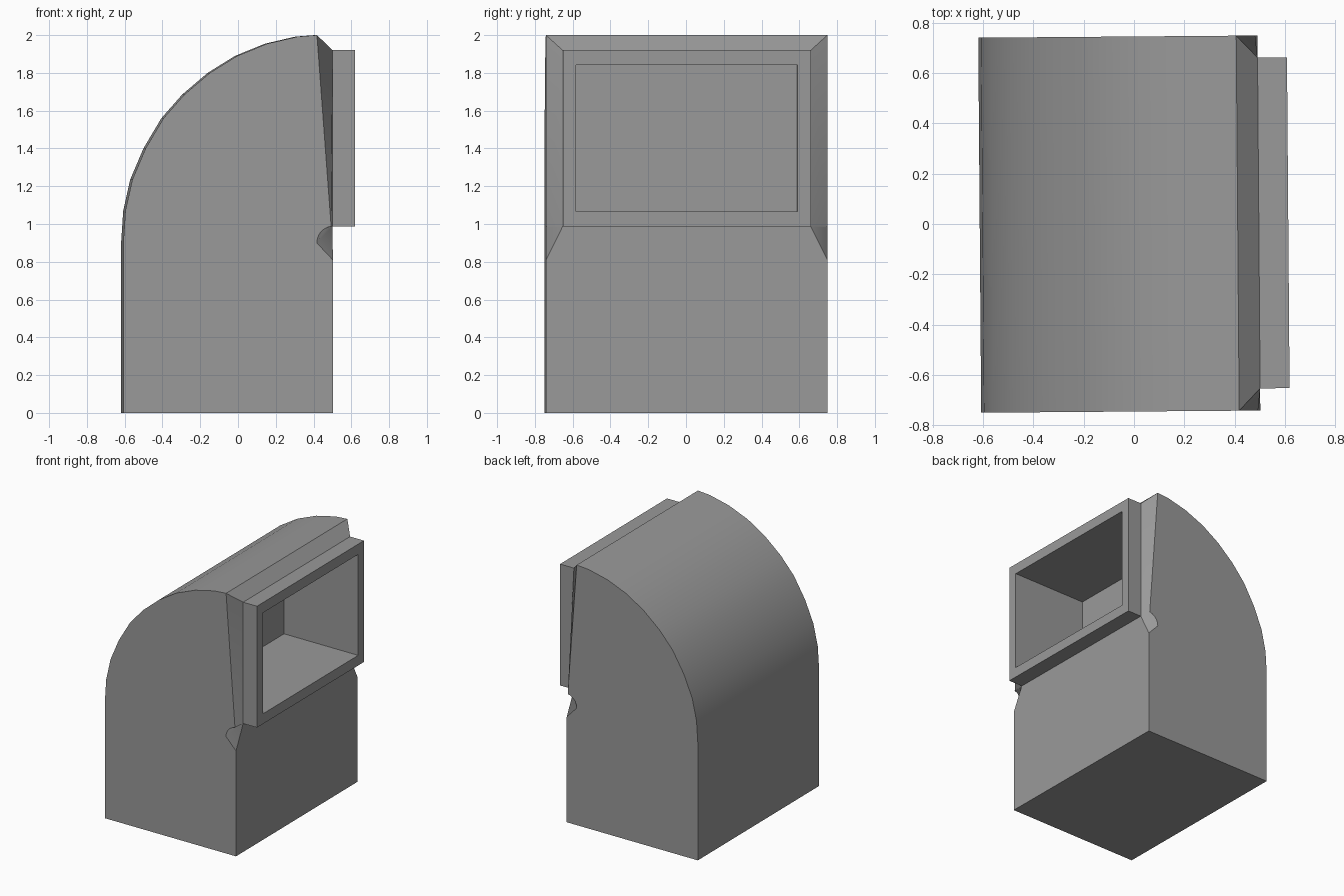
import bpy, bmesh
from math import sin, cos, radians

if "Cube" in bpy.data.objects:
    bpy.data.objects.remove(bpy.data.objects["Cube"])

HALF_W = 0.745      # half width of the body
FRONT = 0.496       # plane of the front wall

# Side profile (x, z): corner notch, then hood top, curved back, base
notch = [(FRONT, 0.81)]
notch += [(FRONT + 0.085 * cos(radians(a)), 0.9 + 0.088 * sin(radians(a)))
          for a in (180, 163, 146, 129, 112, 96)]
hood = [(0.412, 2.0), (0.31, 1.992), (0.15, 1.955), (-0.01, 1.89),
        (-0.155, 1.80), (-0.29, 1.685), (-0.40, 1.56), (-0.495, 1.40),
        (-0.565, 1.235), (-0.602, 1.07), (-0.613, 0.90),
        (-0.613, 0.0), (FRONT, 0.0)]
profile = notch + hood
top = len(notch)

bm = bmesh.new()


def side(y):
    return [bm.verts.new((x, y, z)) for x, z in profile]


def ring(x, hy, z0, z1):
    return [bm.verts.new((x, y, z)) for y, z in
            ((-hy, z0), (hy, z0), (hy, z1), (-hy, z1))]


def bridge(a, b):
    for i in range(4):
        j = (i + 1) % 4
        bm.faces.new((a[i], a[j], b[j], b[i]))


# Body: flat sides and the curved shell between them
left, right = side(-HALF_W), side(HALF_W)
bm.faces.new(left)
bm.faces.new(right)
for i in range(top, len(profile) - 1):
    bm.faces.new((left[i], left[i + 1], right[i + 1], right[i]))

# Rectangular duct: outer collar, rim and deep recess
rings = [ring(FRONT, 0.657, 0.987, 1.92),
         ring(0.613, 0.657, 0.987, 1.92),
         ring(0.613, 0.586, 1.065, 1.841),
         ring(-0.014, 0.586, 1.065, 1.841)]
for a, b in zip(rings, rings[1:]):
    bridge(a, b)
bm.faces.new(rings[-1])

# Bevelled surround joining the duct to the body, with the corner notches
base = rings[0]
for s, lo, hi in ((left, base[0], base[3]), (right, base[1], base[2])):
    bm.faces.new(s[:top] + [lo])
    bm.faces.new((s[top - 1], s[top], hi, lo))
bm.faces.new((left[top], right[top], base[2], base[3]))
bm.faces.new((left[-1], right[-1], right[0], base[1], base[0], left[0]))

bmesh.ops.recalc_face_normals(bm, faces=bm.faces[:])
mesh = bpy.data.meshes.new("ducted_housing")
bm.to_mesh(mesh)
bm.free()
housing = bpy.data.objects.new("ducted_housing", mesh)
bpy.context.collection.objects.link(housing)

# Dark grey finish
grey = bpy.data.materials.new("dark_grey")
grey.diffuse_color = (0.32, 0.32, 0.32, 1)
grey.use_nodes = True
grey.node_tree.nodes["Principled BSDF"].inputs["Base Color"].default_value = grey.diffuse_color
mesh.materials.append(grey)

# The whole piece is turned very slightly
housing.rotation_euler.z = radians(0.45)

bpy.context.view_layer.objects.active = housing
housing.select_set(True)
bpy.ops.object.shade_smooth_by_angle(angle=radians(25))
